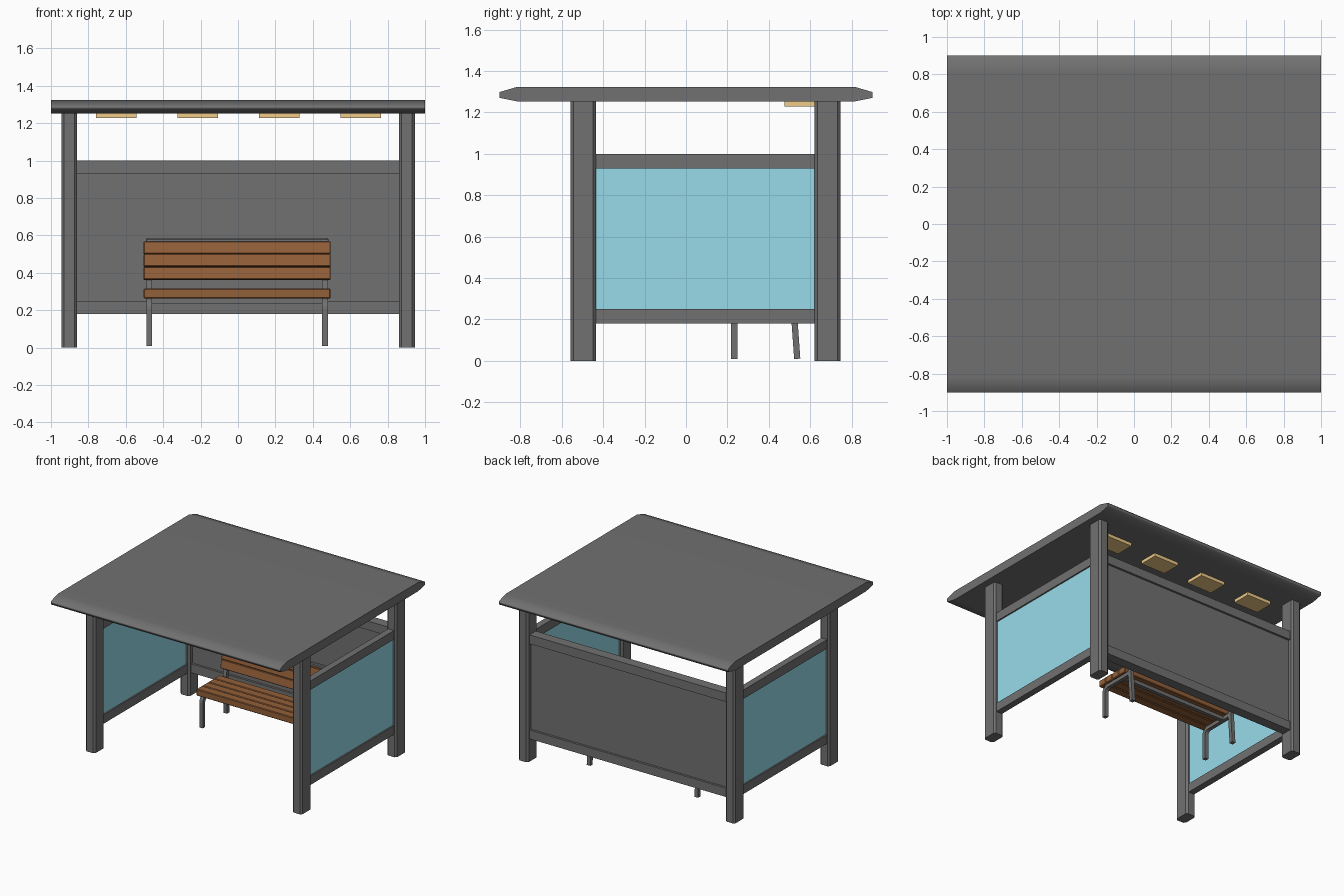
import bpy, bmesh, math
from mathutils import Vector

if "Cube" in bpy.data.objects:
    bpy.data.objects.remove(bpy.data.objects["Cube"])


def material(name, rgb):
    m = bpy.data.materials.new(name)
    m.diffuse_color = (*rgb, 1)
    m.use_nodes = True
    m.node_tree.nodes["Principled BSDF"].inputs["Base Color"].default_value = m.diffuse_color
    return m


metal = material("dark_metal", (0.165, 0.165, 0.165))
wood = material("wood", (0.29, 0.115, 0.04))
glass = material("glass", (0.31, 0.71, 0.82))
lamp = material("lamp", (0.86, 0.60, 0.25))


def prism(name, outline, to3d, depth, mat=metal):
    """Extrude a 2D outline by the depth vector."""
    bm = bmesh.new()
    face = bm.faces.new([bm.verts.new(to3d(*p)) for p in outline])
    new = bmesh.ops.extrude_face_region(bm, geom=[face])["geom"]
    bmesh.ops.translate(bm, vec=depth, verts=[v for v in new if isinstance(v, bmesh.types.BMVert)])
    bmesh.ops.recalc_face_normals(bm, faces=bm.faces)
    me = bpy.data.meshes.new(name)
    bm.to_mesh(me)
    bm.free()
    ob = bpy.data.objects.new(name, me)
    bpy.context.collection.objects.link(ob)
    me.materials.append(mat)
    return ob


def box(name, x, y, z, mat=metal, bevel=0, tilt=0):
    """Box from (min, max) ranges, optionally tilted about x and bevelled."""
    hx, hy, hz = [(r[1] - r[0]) / 2 for r in (x, y, z)]
    ob = prism(name, [(-hx, -hy), (hx, -hy), (hx, hy), (-hx, hy)],
               lambda a, b: (a, b, -hz), (0, 0, 2 * hz), mat)
    ob.location = [sum(r) / 2 for r in (x, y, z)]
    ob.rotation_euler.x = tilt
    if bevel:
        mod = ob.modifiers.new("bevel", "BEVEL")
        mod.width, mod.segments = bevel, 1
    return ob


def bar(name, path, x, w=0.03):
    """Square bar following a path in the yz plane, with mitred bends."""
    pts = [Vector(p) for p in path]
    left, right = [], []
    for i, p in enumerate(pts):
        d0 = (p - pts[i - 1]).normalized() if i else (pts[1] - p).normalized()
        d1 = (pts[i + 1] - p).normalized() if i < len(pts) - 1 else d0
        n0, n1 = Vector((-d0.y, d0.x)), Vector((-d1.y, d1.x))
        n = (n0 + n1).normalized()
        off = n * (w / 2 / n.dot(n0))
        left.append(p + off)
        right.append(p - off)
    return prism(name, left + right[::-1], lambda a, b: (x - w / 2, a, b), (w, 0, 0))


# Roof with pointed front and back edges, softly shaded towards the edges
half = [(0.9, 1.270), (0.9, 1.298), (0.815, 1.323)]
prof = [(0.815, 1.253)] + half + [(-y, z) for y, z in half[::-1]] + [(-0.815, 1.253)]
roof = prism("roof", prof, lambda y, z: (-1, y, z), (2, 0, 0))
bpy.context.view_layer.objects.active = roof
roof.select_set(True)
bpy.ops.object.shade_smooth_by_angle(angle=math.radians(80))
soft = roof.modifiers.new("weighted_normals", "WEIGHTED_NORMAL")
soft.keep_sharp = True

# Chamfered corner posts
px, py, c = 0.0425, 0.062, 0.014
octagon = [(-px + c, -py), (px - c, -py), (px, -py + c), (px, py - c),
           (px - c, py), (-px + c, py), (-px, py - c), (-px, -py + c)]
for sx, side in ((-1, "left"), (1, "right")):
    for cy, end in ((-0.496, "front"), (0.683, "back")):
        prism(f"{end}_{side}_post", octagon,
              lambda a, b: (sx * 0.9025 + a, cy + b, 0), (0, 0, 1.254))

# Rails, glass sides and solid back wall
for z, level in (((0.18, 0.25), "lower"), ((0.93, 1.0), "upper")):
    box(f"back_{level}_rail", (-0.865, 0.865), (0.643, 0.723), z)
    for s, side in ((-1, "left"), (1, "right")):
        box(f"{side}_{level}_rail", (s * 0.9025 - 0.026, s * 0.9025 + 0.026), (-0.437, 0.625), z)
box("back_panel", (-0.865, 0.865), (0.66, 0.706), (0.25, 0.93))
for s, side in ((-1, "left"), (1, "right")):
    box(f"{side}_glass", (s * 0.9025 - 0.015, s * 0.9025 + 0.015), (-0.437, 0.625), (0.25, 0.93), glass)

# Ceiling lights
for i in range(4):
    x = -0.652 + i * 0.436
    box(f"ceiling_light_{i + 1}", (x - 0.108, x + 0.108), (0.475, 0.625), (1.228, 1.254), lamp)

# Bench frames: bent front leg, back leg rising into the backrest
for x, side in ((-0.475, "left"), (0.465, "right")):
    bend = [(0.278 - 0.045 * math.cos(a), 0.205 + 0.045 * math.sin(a))
            for a in [math.radians(18 * k) for k in range(6)]]
    bar(f"bench_front_leg_{side}", [(0.233, 0.010)] + bend + [(0.52, 0.25)], x)
    bar(f"bench_back_leg_{side}", [(0.537, 0.010), (0.52, 0.25), (0.526, 0.31), (0.575, 0.575)], x)
box("bench_top_bar", (-0.493, 0.483), (0.56, 0.59), (0.556, 0.585), bevel=0.006)
box("bench_seat_bar", (-0.46, 0.45), (0.42, 0.45), (0.235, 0.265))

# Bench slats, closely spaced
bx = (-0.504, 0.495)
for i in range(4):
    y = 0.2 + i * 0.073
    box(f"seat_slat_{i + 1}", bx, (y, y + 0.069), (0.263, 0.316), wood, 0.005)
for i in range(3):
    z = 0.364 + i * 0.068
    y = 0.503 + i * 0.013
    box(f"backrest_slat_{i + 1}", bx, (y, y + 0.028), (z, z + 0.066), wood, 0.003, -math.radians(10.5))
